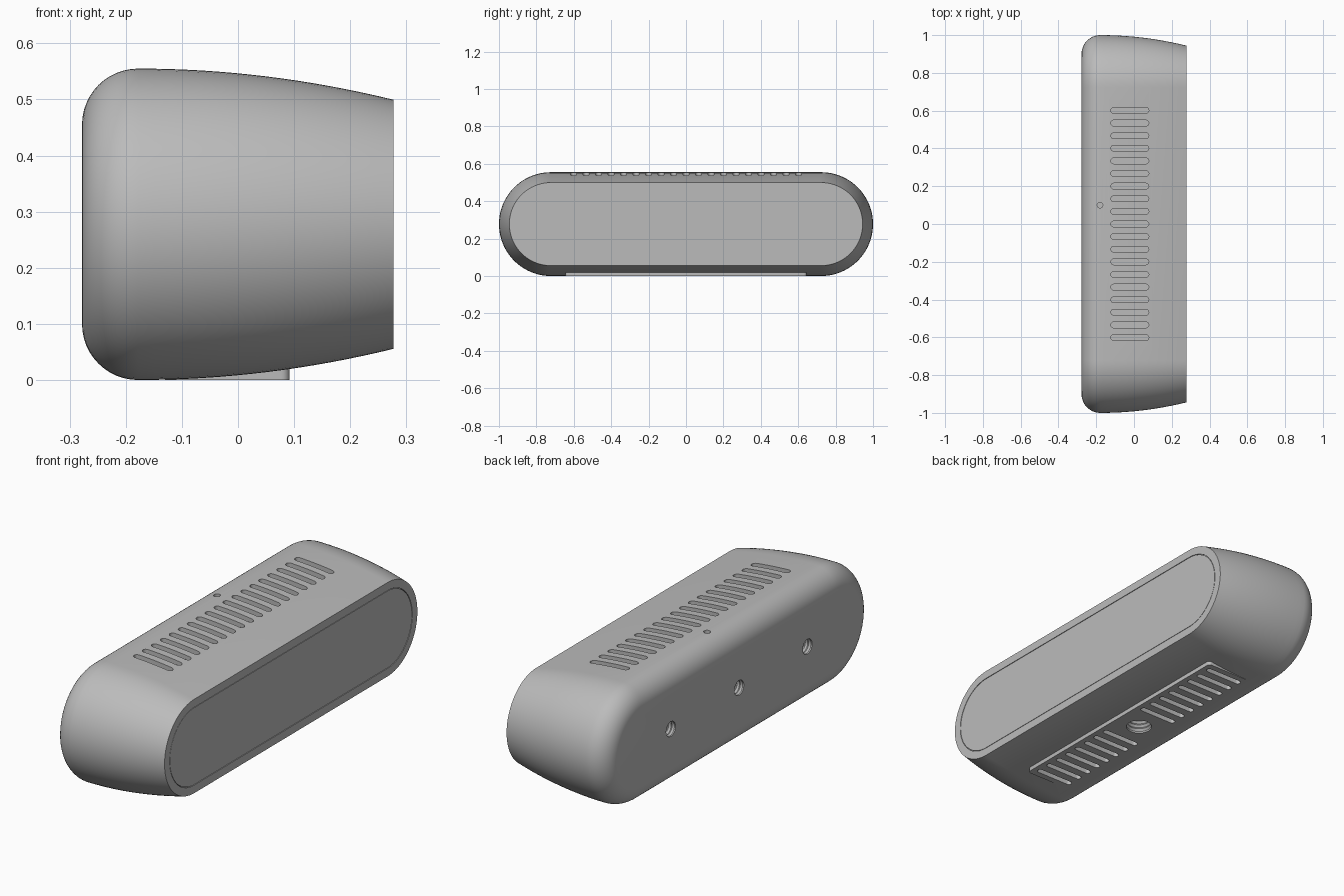
import bpy, bmesh
from math import pi, cos, sin, sqrt

cube = bpy.data.objects.get("Cube")
if cube:
    bpy.data.objects.remove(cube)

grey = bpy.data.materials.new("light grey")
grey.use_nodes = True
GREY = (0.5, 0.5, 0.5, 1)
grey.diffuse_color = GREY
grey.node_tree.nodes["Principled BSDF"].inputs["Base Color"].default_value = GREY

MID = 0.2775        # height of the body axis
STRAIGHT = 0.7225   # half length of the straight part


def outline(radius, straight, steps):
    """Rounded slot outline, long along its first axis."""
    points = []
    for side in (1, -1):
        for i in range(steps + 1):
            a = -pi / 2 + pi * i / steps
            points.append((side * (straight + radius * cos(a)), side * radius * sin(a)))
    return points


def loft(bm, sections, straight, place, steps=24):
    """Skin a stack of (depth, radius) outlines and cap both ends."""
    rings = [[bm.verts.new(place(d, u, v)) for u, v in outline(r, straight, steps)]
             for d, r in sections]
    n = len(rings[0])
    for a, b in zip(rings, rings[1:]):
        for i in range(n):
            j = (i + 1) % n
            bm.faces.new((a[i], a[j], b[j], b[i]))
    bm.faces.new(rings[0])
    bm.faces.new(rings[-1])


def finish(name, bm):
    bmesh.ops.remove_doubles(bm, verts=bm.verts, dist=1e-5)
    bmesh.ops.recalc_face_normals(bm, faces=bm.faces)
    mesh = bpy.data.meshes.new(name)
    bm.to_mesh(mesh)
    bm.free()
    obj = bpy.data.objects.new(name, mesh)
    bpy.context.collection.objects.link(obj)
    mesh.materials.append(grey)
    return obj


def select(obj):
    bpy.ops.object.select_all(action="DESELECT")
    obj.select_set(True)
    bpy.context.view_layer.objects.active = obj


def combine(target, tool, operation):
    mod = target.modifiers.new(tool.name, "BOOLEAN")
    mod.operation, mod.solver, mod.object = operation, "EXACT", tool
    select(target)
    bpy.ops.object.modifier_apply(modifier=mod.name)
    bpy.data.objects.remove(tool)


def along_x(d, u, v):
    return (d, u, MID + v)


def upright(x, y):
    return lambda d, u, v: (x + u, y + v, d)


def thread(start, end, radius, turns, ridge):
    """Stepped in-and-out profile of a threaded hole."""
    count = 2 * turns
    return [(start + (end - start) * i / count, radius - ridge * (i % 2))
            for i in range(count + 1)]


# Body: rounded back edge, then gently tapering sides, recessed front
R = MID
sections = []
for i in range(13):
    a = pi / 2 * i / 12
    sections.append((-0.178 - 0.1 * cos(a), R - 0.1 + 0.1 * sin(a)))
for i in range(1, 17):
    t = i / 16
    sections.append((-0.178 + 0.455 * t, R - 0.0555 * t * t))
sections += [(0.277, 0.184), (0.271, 0.184)]
bm = bmesh.new()
loft(bm, sections, STRAIGHT, along_x, 40)
body = finish("body", bm)

# Front panel set in the recess with a hairline gap
bm = bmesh.new()
loft(bm, [(0.262, 0.1815), (0.2765, 0.1815)], STRAIGHT, along_x, 40)
panel = finish("front_panel", bm)

# Flat foot under the body
bm = bmesh.new()
bmesh.ops.create_cube(bm, size=1)
for v in bm.verts:
    v.co.x = 0.092 if v.co.x > 0 else -0.13
    v.co.y *= 1.29
    v.co.z = 0.05 if v.co.z > 0 else 0
corners = [e for e in bm.edges
           if abs(e.verts[0].co.z - e.verts[1].co.z) > 0.01 and e.verts[0].co.x > 0]
bmesh.ops.bevel(bm, geom=corners, offset=0.015, segments=5, affect="EDGES", profile=0.5)
combine(body, finish("foot", bm), "UNION")

# Vent slots on top and in the foot, with a gap for the mount
bm = bmesh.new()
for i in range(-9, 10):
    y = i * 0.0668
    loft(bm, [(0.522, 0.0155), (0.6, 0.0155)], 0.085, upright(-0.022, y), 8)
    if abs(i) > 1:
        loft(bm, [(-0.05, 0.0135), (0.03, 0.0135)], 0.085, upright(-0.03, y), 8)
combine(body, finish("vent_cutter", bm), "DIFFERENCE")

# Threaded holes: three in the back, one mount under the foot, a pinhole on top
bm = bmesh.new()
for y in (-0.51, 0, 0.51):
    profile = [(-0.32, 0.035)] + thread(-0.272, -0.17, 0.035, 6, 0.006)
    loft(bm, profile, 0, lambda d, u, v, y=y: (d, y + u, MID + v), 16)
loft(bm, [(-0.05, 0.058)] + thread(0.008, 0.13, 0.058, 6, 0.008), 0, upright(-0.03, 0), 24)
loft(bm, [(0.52, 0.015), (0.6, 0.015)], 0, upright(-0.18, 0.1), 12)
combine(body, finish("hole_cutter", bm), "DIFFERENCE")

for obj in (body, panel):
    select(obj)
    bpy.ops.object.shade_smooth_by_angle(angle=pi / 6)
